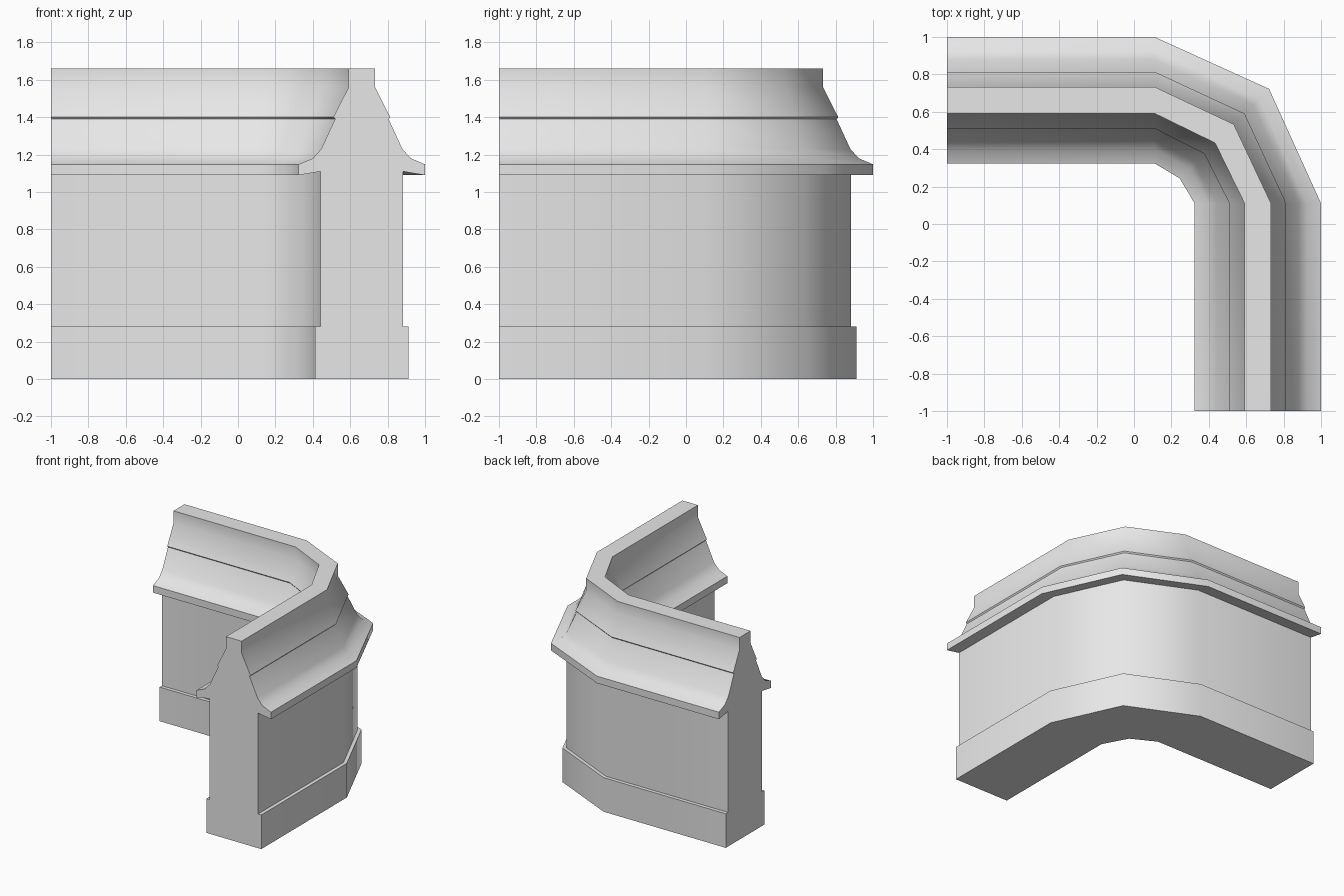
import bpy, bmesh, math

if "Cube" in bpy.data.objects:
    bpy.data.objects.remove(bpy.data.objects["Cube"])

# Half cross-section of the wall: (half width, height), bottom to top
HALF = [
    (0.25, 0.0), (0.25, 0.28),                   # plinth
    (0.22, 0.28), (0.22, 1.11),                  # wall
    (0.338, 1.09), (0.338, 1.148),               # eave
    (0.262, 1.18), (0.217, 1.23), (0.143, 1.39), # lower flare
    (0.152, 1.40), (0.071, 1.56), (0.071, 1.66), # upper flare and cap
]
CENTRE = 0.662   # distance of the wall's middle line from the origin
BEND = 0.11      # where the straight runs end and the corner begins
MID = 0.093      # origin of the corner's middle station

profile = HALF + [(-w, z) for w, z in reversed(HALF)]


def stations(d):
    """Plan points along the bent wall for a line at distance d."""
    r = d - BEND
    m = MID + r * math.sqrt(0.5)
    return [(-1, d), (BEND, d), (m, m), (d, BEND), (d, -1)]


bm = bmesh.new()
rails = [[bm.verts.new((x, y, z)) for x, y in stations(CENTRE + w)]
         for w, z in profile]

# Long faces swept around the corner
n = len(rails)
for i in range(n):
    a, b = rails[i], rails[(i + 1) % n]
    for k in range(4):
        bm.faces.new((a[k], a[k + 1], b[k + 1], b[k]))

# Flat ends
bm.faces.new([r[0] for r in rails])
bm.faces.new([r[-1] for r in reversed(rails)])
bmesh.ops.recalc_face_normals(bm, faces=bm.faces)

mesh = bpy.data.meshes.new("corner_wall")
bm.to_mesh(mesh)
bm.free()
wall = bpy.data.objects.new("corner_wall", mesh)
bpy.context.collection.objects.link(wall)

stone = bpy.data.materials.new("light_grey_stone")
stone.diffuse_color = (0.8, 0.8, 0.8, 1)
stone.use_nodes = True
stone.node_tree.nodes["Principled BSDF"].inputs["Base Color"].default_value = stone.diffuse_color
mesh.materials.append(stone)

# Smooth around the bend, sharp at the mouldings
bpy.context.view_layer.objects.active = wall
wall.select_set(True)
bpy.ops.object.shade_smooth_by_angle(angle=math.radians(48))
